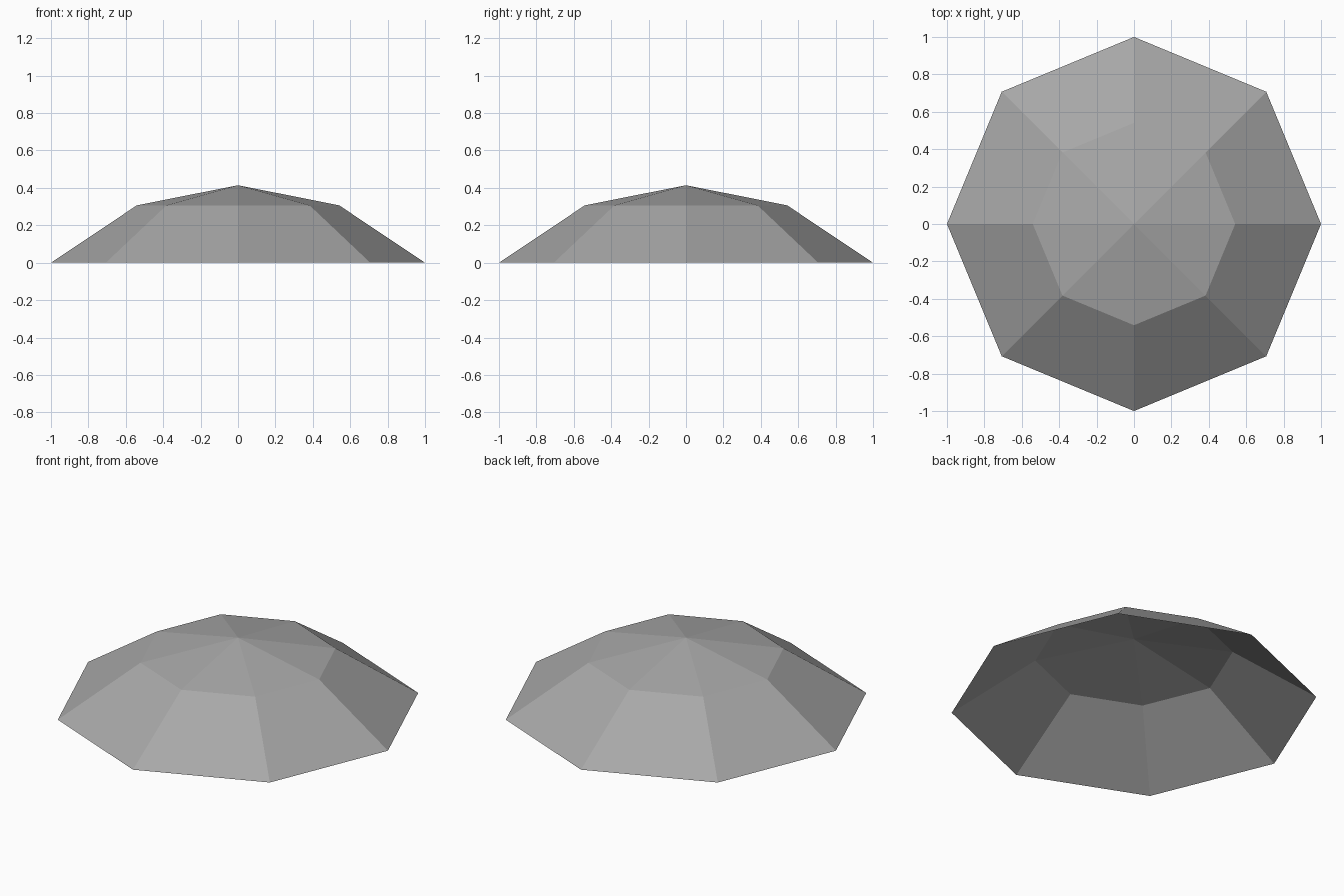
import bpy
import bmesh
import math

cube = bpy.data.objects.get("Cube")
if cube:
    bpy.data.objects.remove(cube, do_unlink=True)

# Plain grey material
grey = bpy.data.materials.new("mid_grey")
grey.use_nodes = True
color = (0.39, 0.39, 0.39, 1.0)
grey.diffuse_color = color
grey.node_tree.nodes["Principled BSDF"].inputs["Base Color"].default_value = color

# Open dome: the top 45 degrees of an eight-sided sphere, rim on the ground
bm = bmesh.new()
bmesh.ops.create_uvsphere(bm, u_segments=8, v_segments=8, radius=math.sqrt(2))
bmesh.ops.translate(bm, verts=bm.verts, vec=(0, 0, -1))
below = [v for v in bm.verts if v.co.z < -0.01]
bmesh.ops.delete(bm, geom=below, context='VERTS')
for face in bm.faces:
    face.smooth = False

mesh = bpy.data.meshes.new("dome_shell")
bm.to_mesh(mesh)
bm.free()
mesh.materials.append(grey)
dome = bpy.data.objects.new("dome_shell", mesh)
bpy.context.collection.objects.link(dome)
